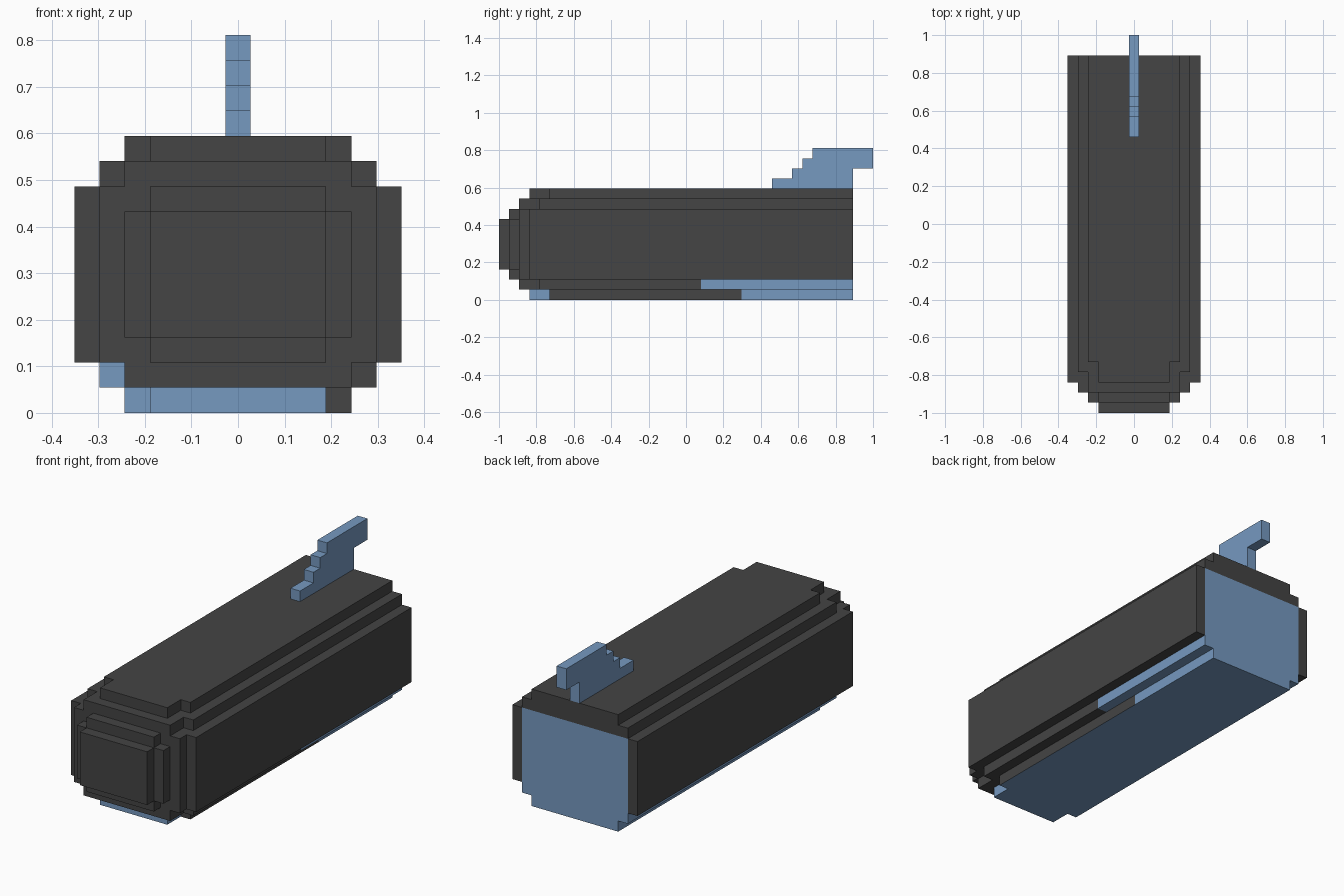
import bpy, bmesh, math
from mathutils import Vector

cube = bpy.data.objects.get("Cube")
if cube:
    bpy.data.objects.remove(cube, do_unlink=True)

U = 2 / 37  # size of one block


def material(name, rgb):
    m = bpy.data.materials.new(name)
    m.diffuse_color = (*rgb, 1)
    m.use_nodes = True
    m.node_tree.nodes["Principled BSDF"].inputs["Base Color"].default_value = (*rgb, 1)
    return m


DARK = material("charcoal", (0.058, 0.058, 0.058))
BLUE = material("steel blue", (0.181, 0.319, 0.527))


def finish(bm, name, mats):
    bmesh.ops.scale(bm, vec=(U, U, U), verts=bm.verts)
    me = bpy.data.meshes.new(name)
    bm.to_mesh(me)
    bm.free()
    for m in mats:
        me.materials.append(m)
    ob = bpy.data.objects.new(name, me)
    bpy.context.collection.objects.link(ob)
    return ob


# Stepped nose: for each ring in from top and bottom, (start y, half width)
RINGS = [
    [(-15.5, 3.5), (-13.5, 4.5)],
    [(-16.5, 4.5), (-14.5, 5.5)],
    [(-17.5, 3.5), (-16.5, 5.5), (-15.5, 6.5)],
    [(-18.5, 3.5), (-17.5, 4.5), (-16.5, 5.5), (-15.5, 6.5)],
]
TAIL, TOP = 16.5, 11


def solid(p):
    x, y, z = p
    if not (0 < z < TOP and y < TAIL):
        return False
    ring = RINGS[min(3, int(min(z, TOP - z)))]
    return abs(x) < max((w for start, w in ring if y > start), default=0)


def is_blue(c, n):
    x, y, z = c
    if n.y > 0.5:                      # tail panel
        return abs(x) < 5.5 and z < 9
    if z > 1.9 or n.z > 0.5:
        return False
    if n.z < -0.5:                     # belly and lower ledges
        return z < 0.1 or (abs(x) > 4.5 and (x < 0 or y > 1.5))
    if n.y < -0.5:                     # lower nose
        return x < 3.5 if z < 1 else x < -4.5
    if z < 1:                          # bottom side strip
        return x < 0 or y > 5.5 or y < -13.5
    return abs(x) > 5 and (x < 0 or y > 1.5)


# Hull: only the outer faces of the stepped block form
xs = [-6.5, -5.5, -4.5, -3.5, 3.5, 4.5, 5.5, 6.5]
ys = [-18.5, -17.5, -16.5, -15.5, -14.5, -13.5, 1.5, 5.5, 16.5]
zs = [0, 1, 2, 3, 8, 9, 10, 11]
axes = (xs, ys, zs)
bm = bmesh.new()
for i in range(len(xs) - 1):
    for j in range(len(ys) - 1):
        for k in range(len(zs) - 1):
            idx = (i, j, k)
            lo = Vector([a[q] for a, q in zip(axes, idx)])
            hi = Vector([a[q + 1] for a, q in zip(axes, idx)])
            mid = (lo + hi) / 2
            if not solid(mid):
                continue
            for ax in range(3):
                for s in (-1, 1):
                    n = Vector((0, 0, 0))
                    n[ax] = s
                    c = mid.copy()
                    c[ax] = hi[ax] if s > 0 else lo[ax]
                    if solid(c + n * 0.5):
                        continue
                    b, d = (ax + 1) % 3, (ax + 2) % 3
                    verts = []
                    for fb, fd in ((0, 0), (1, 0), (1, 1), (0, 1)):
                        v = c.copy()
                        v[b] = (lo, hi)[fb][b]
                        v[d] = (lo, hi)[fd][d]
                        verts.append(bm.verts.new(v))
                    f = bm.faces.new(verts if s > 0 else verts[::-1])
                    f.material_index = int(is_blue(c, n))
bmesh.ops.remove_doubles(bm, verts=bm.verts, dist=0.001)
bmesh.ops.dissolve_limit(bm, angle_limit=math.radians(1), verts=bm.verts,
                         edges=bm.edges, delimit={'MATERIAL'})
finish(bm, "hull", [DARK, BLUE])

# Tail fin: stepped side profile, one block thick
profile = [(8.5, 11), (16.5, 11), (16.5, 13), (18.5, 13), (18.5, 15), (12.5, 15),
           (12.5, 14), (11.5, 14), (11.5, 13), (10.5, 13), (10.5, 12), (8.5, 12)]
bm = bmesh.new()
face = bm.faces.new([bm.verts.new((-0.5, y, z)) for y, z in profile])
ext = bmesh.ops.extrude_face_region(bm, geom=[face])
bmesh.ops.translate(bm, vec=(1, 0, 0),
                    verts=[g for g in ext["geom"] if isinstance(g, bmesh.types.BMVert)])
bmesh.ops.recalc_face_normals(bm, faces=bm.faces)
finish(bm, "tail_fin", [BLUE])
